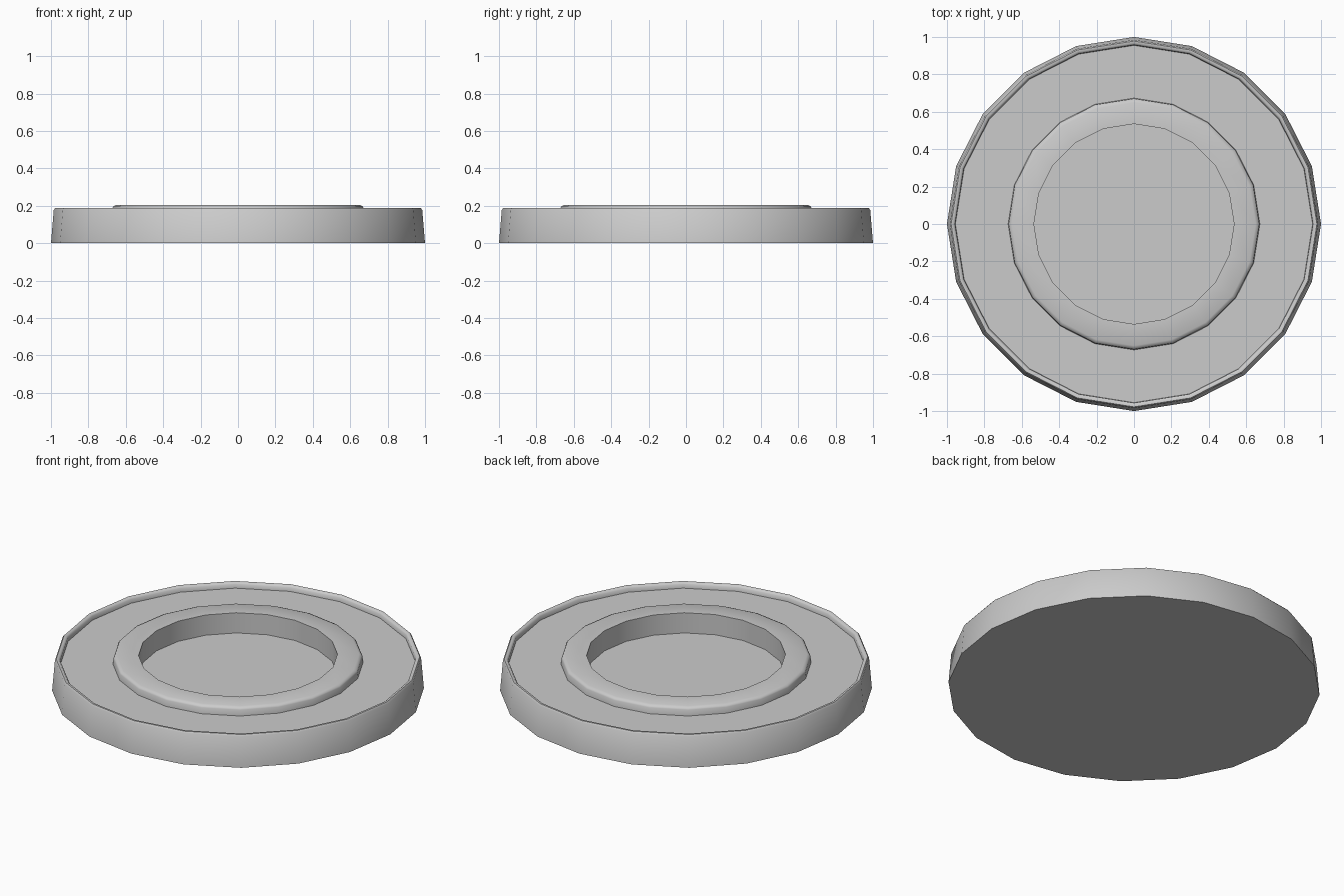
import bpy, bmesh
from math import cos, sin, pi, radians

if "Cube" in bpy.data.objects:
    bpy.data.objects.remove(bpy.data.objects["Cube"])

SIDES = 20


def lathe(name, profile):
    """Revolve an (r, z) profile, outside bottom to inside top, and cap both ends."""
    bm = bmesh.new()
    rings = [[bm.verts.new((r * cos(2 * pi * i / SIDES), r * sin(2 * pi * i / SIDES), z))
              for i in range(SIDES)] for r, z in profile]
    for a, b in zip(rings, rings[1:]):
        for i in range(SIDES):
            j = (i + 1) % SIDES
            bm.faces.new((a[i], a[j], b[j], b[i]))
    bm.faces.new(rings[0][::-1])
    bm.faces.new(rings[-1])
    mesh = bpy.data.meshes.new(name)
    bm.to_mesh(mesh)
    bm.free()
    obj = bpy.data.objects.new(name, mesh)
    bpy.context.collection.objects.link(obj)
    bpy.context.view_layer.objects.active = obj
    obj.select_set(True)
    bpy.ops.object.shade_smooth_by_angle(angle=radians(50))
    obj.select_set(False)
    return obj


# One continuous dish: tapered wall, rounded rim, floor, raised ring, sunken well
lathe("round_dish", [
    (1.0, 0.0), (0.985, 0.178), (0.978, 0.187), (0.966, 0.187), (0.957, 0.178),
    (0.955, 0.155),
    (0.673, 0.155), (0.67, 0.19), (0.665, 0.198), (0.65, 0.205),
    (0.535, 0.205), (0.535, 0.085),
])
